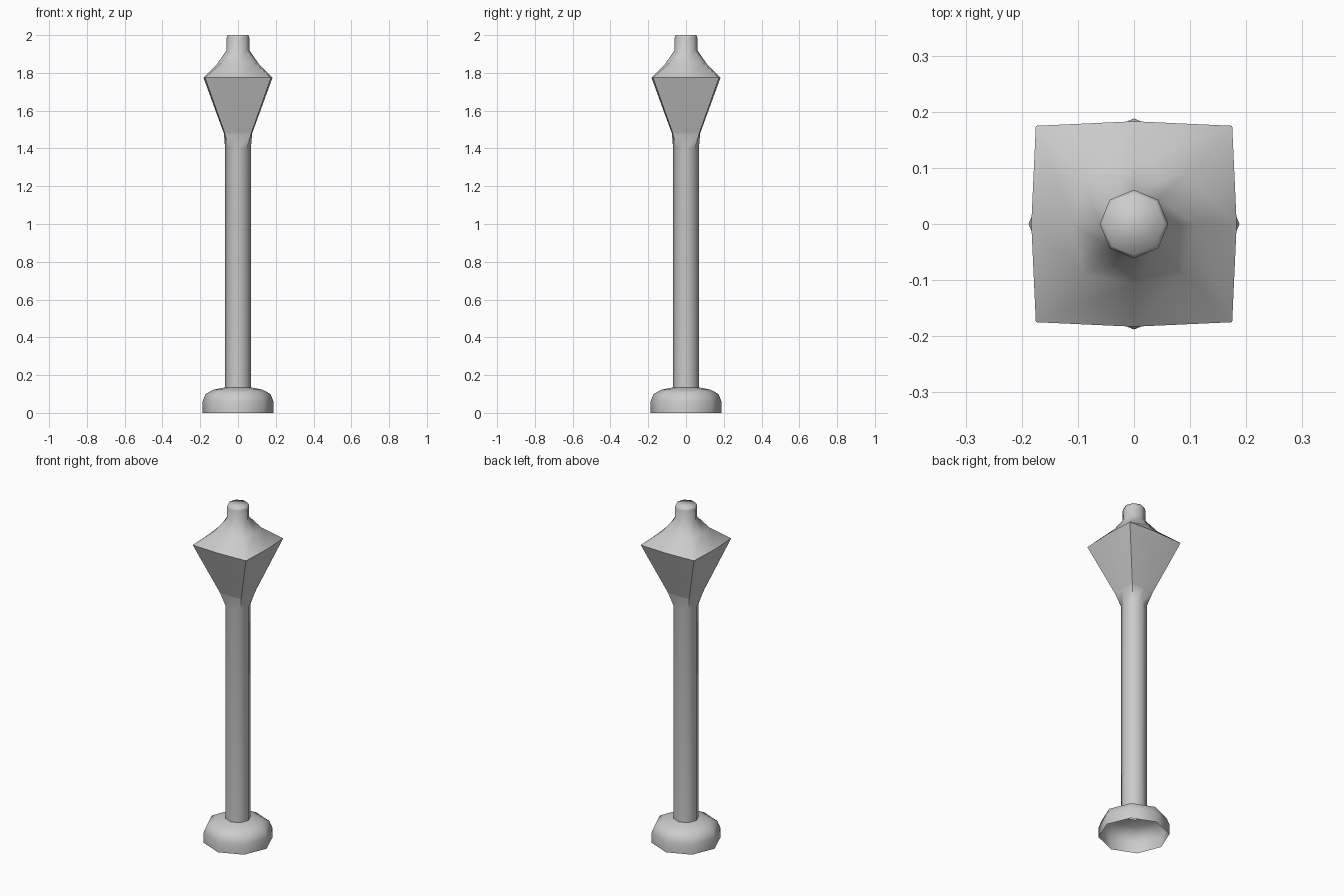
import bpy, bmesh, math

if "Cube" in bpy.data.objects:
    bpy.data.objects.remove(bpy.data.objects["Cube"])


def loft(name, rings, cap_top=False, angle=60):
    """Eight-sided loft; each ring is (radius on axes, radius on diagonals, z)."""
    bm = bmesh.new()
    loops = []
    for axis_r, diag_r, z in rings:
        loop = []
        for i in range(8):
            r = diag_r if i % 2 else axis_r
            a = i * math.pi / 4
            loop.append(bm.verts.new((r * math.cos(a), r * math.sin(a), z)))
        loops.append(loop)
    for low, high in zip(loops, loops[1:]):
        for i in range(8):
            j = (i + 1) % 8
            bm.faces.new((low[i], low[j], high[j], high[i]))
    if cap_top:
        bm.faces.new(loops[-1])
    mesh = bpy.data.meshes.new(name)
    bm.to_mesh(mesh)
    bm.free()
    obj = bpy.data.objects.new(name, mesh)
    bpy.context.collection.objects.link(obj)
    bpy.ops.object.select_all(action='DESELECT')
    obj.select_set(True)
    bpy.context.view_layer.objects.active = obj
    bpy.ops.object.shade_smooth_by_angle(angle=math.radians(angle))
    return obj


def octagon(r, z):
    return (r, r, z)


def square(mid, corner, z):
    return (mid, corner * math.sqrt(2), z)


# Rounded foot, open underneath
loft("base", [octagon(0.188, 0), octagon(0.188, 0.06), octagon(0.172, 0.1),
              octagon(0.13, 0.123), octagon(0.068, 0.135)])

# Pole flaring from octagon to square at the top
neck = square(0.075, 0.07, 1.48)
loft("pole", [octagon(0.068, 0.135), octagon(0.068, 1.4), neck])

# Square tapered lantern
eaves = square(0.183, 0.175, 1.775)
loft("lantern", [neck, eaves], angle=40)

# Concave roof blending into the round finial
loft("roof", [eaves, square(0.108, 0.09, 1.85), octagon(0.061, 1.92),
              octagon(0.061, 1.985), octagon(0.055, 2.0)], cap_top=True, angle=80)
